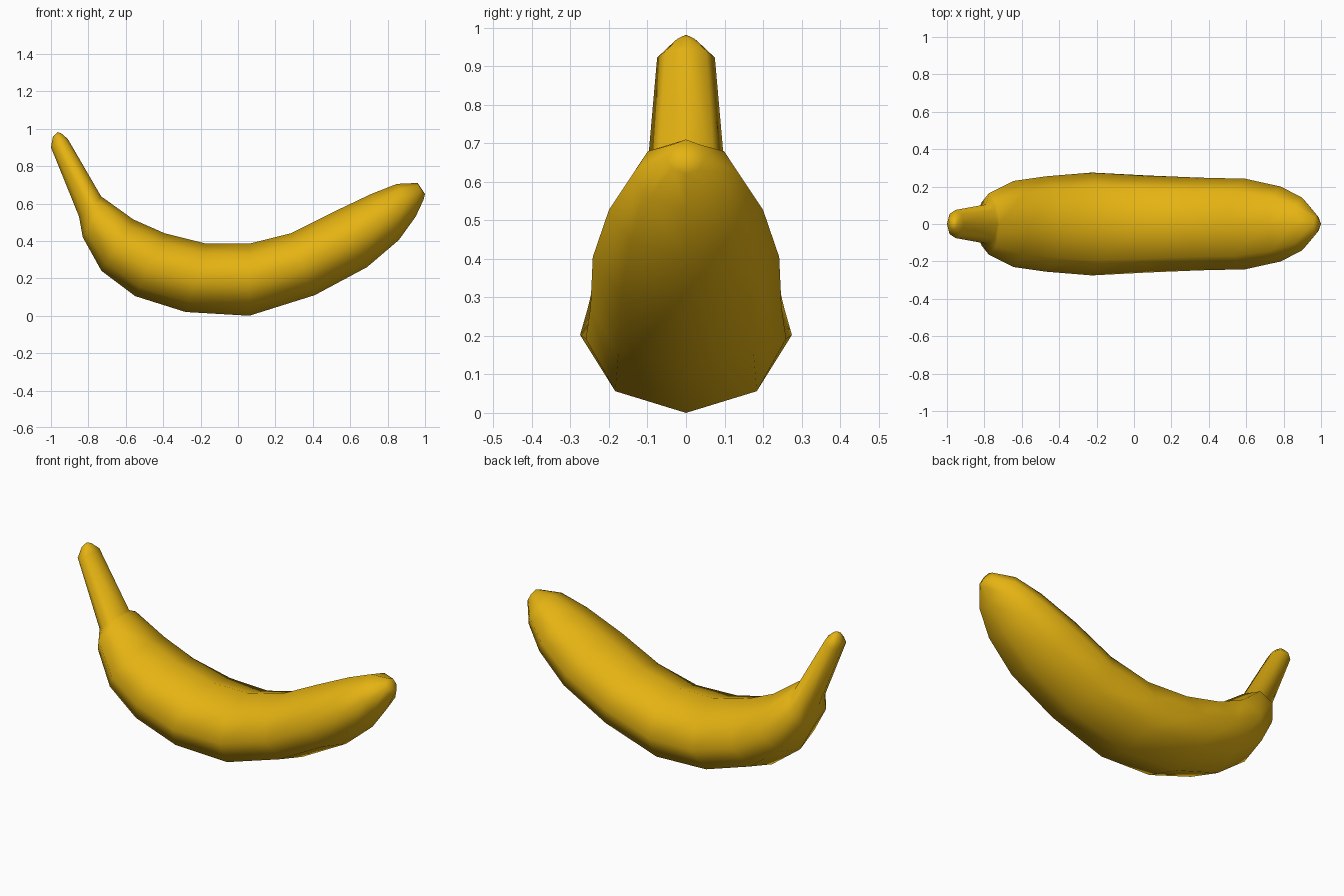
import bpy, bmesh, math
from mathutils import Vector

if "Cube" in bpy.data.objects:
    bpy.data.objects.remove(bpy.data.objects["Cube"])

# Rings along the banana: inner-curve x, z; outer-curve x, z; half width
RINGS = [
    (-0.945, 0.975, -0.99, 0.955, 0.03),
    (-0.91, 0.945, -1.0, 0.90, 0.075),
    (-0.73, 0.635, -0.85, 0.53, 0.105),
    (-0.72, 0.63, -0.83, 0.42, 0.165),
    (-0.56, 0.515, -0.73, 0.24, 0.23),
    (-0.39, 0.44, -0.55, 0.105, 0.255),
    (-0.17, 0.385, -0.28, 0.02, 0.275),
    (0.06, 0.385, 0.06, 0.0, 0.26),
    (0.28, 0.44, 0.41, 0.11, 0.248),
    (0.50, 0.55, 0.69, 0.26, 0.242),
    (0.71, 0.65, 0.86, 0.405, 0.20),
    (0.85, 0.705, 0.95, 0.53, 0.14),
    (0.96, 0.71, 0.992, 0.62, 0.05),
]
SIDES = 8


def loft(name, rings, start, end):
    bm = bmesh.new()
    loops = []
    for ix, iz, ox, oz, w in rings:
        inner, outer = Vector((ix, 0, iz)), Vector((ox, 0, oz))
        mid, half = (inner + outer) / 2, (inner - outer) / 2
        loop = []
        for k in range(SIDES):
            a = 2 * math.pi * k / SIDES
            p = mid + half * math.cos(a)
            p.y = w * math.sin(a)
            loop.append(bm.verts.new(p))
        loops.append(loop)
    for a, b in zip(loops, loops[1:]):
        for k in range(SIDES):
            n = (k + 1) % SIDES
            bm.faces.new((a[k], a[n], b[n], b[k]))
    # Pointed caps at both ends
    for loop, tip in ((loops[0], start), (loops[-1], end)):
        v = bm.verts.new(tip)
        for k in range(SIDES):
            bm.faces.new((loop[k], loop[(k + 1) % SIDES], v))
    bmesh.ops.recalc_face_normals(bm, faces=bm.faces)
    for f in bm.faces:
        f.smooth = True
    mesh = bpy.data.meshes.new(name)
    bm.to_mesh(mesh)
    bm.free()
    obj = bpy.data.objects.new(name, mesh)
    bpy.context.collection.objects.link(obj)
    return obj


# Banana with stem and blossom tip
banana = loft("banana", RINGS, (-0.965, 0, 0.982), (1.0, 0, 0.65))
peel = bpy.data.materials.new("yellow_peel")
peel.diffuse_color = (0.78, 0.45, 0.006, 1)
peel.use_nodes = True
peel.node_tree.nodes["Principled BSDF"].inputs["Base Color"].default_value = peel.diffuse_color
banana.data.materials.append(peel)
